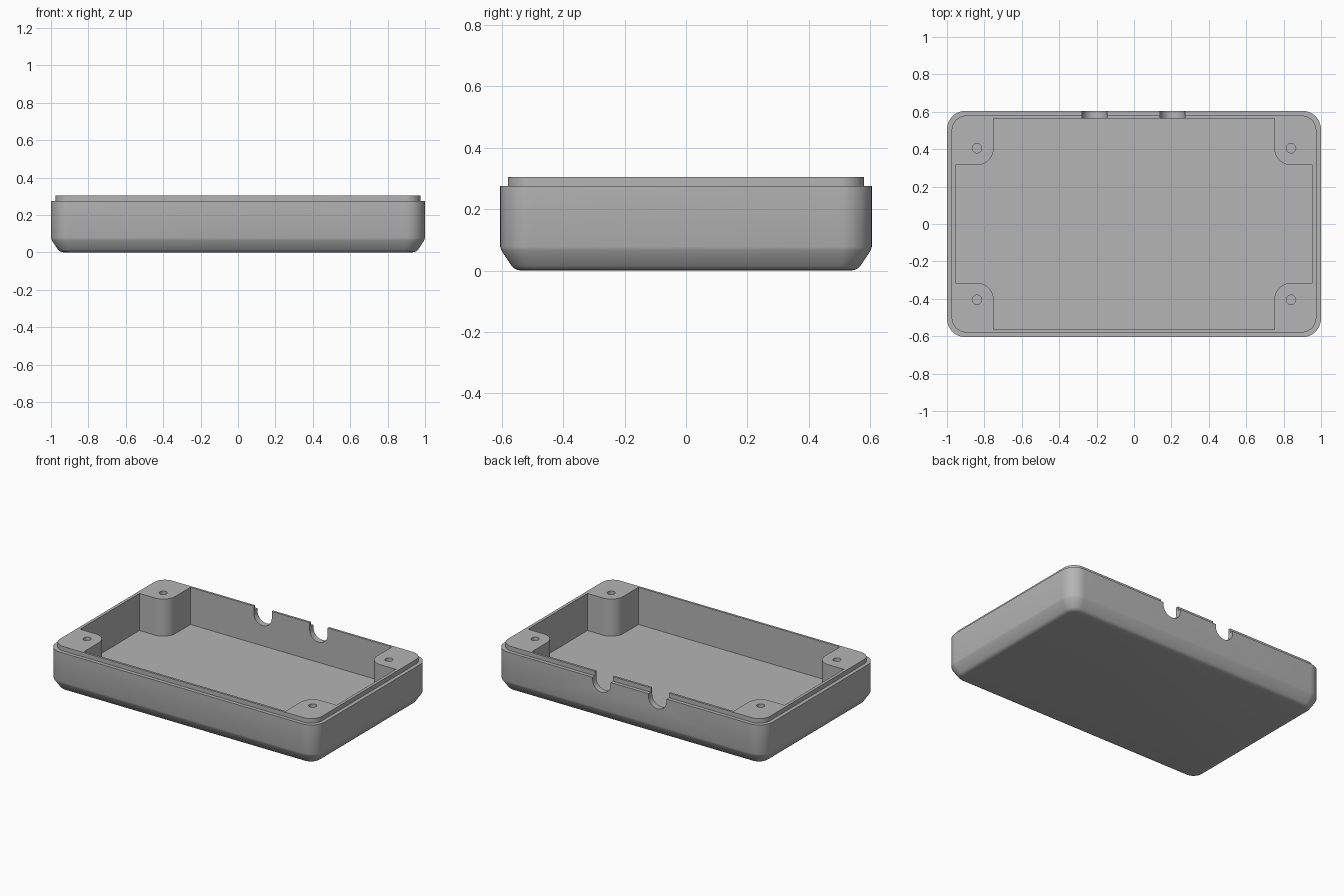
import bpy, bmesh, math

old = bpy.data.objects.get("Cube")
if old:
    bpy.data.objects.remove(old, do_unlink=True)

HALF_X, HALF_Y = 1.0, 0.605
TOP, FLOOR = 0.305, 0.055
POST_X, POST_Y, POST_R = 0.84, 0.405, 0.09

grey = bpy.data.materials.new("plastic grey")
grey.use_nodes = True
colour = (0.46, 0.46, 0.46, 1)
grey.diffuse_color = colour
grey.node_tree.nodes["Principled BSDF"].inputs["Base Color"].default_value = colour


def arc(cx, cy, r, start, end, steps=12):
    """Points on an arc, angles in degrees."""
    angles = [math.radians(start + (end - start) * i / steps) for i in range(steps + 1)]
    return [(cx + r * math.cos(a), cy + r * math.sin(a)) for a in angles]


def rounded_rect(inset):
    """Outline of the box, moved inward by inset."""
    r = 0.1 - inset * 0.8
    x, y = HALF_X - inset - r, HALF_Y - inset - r
    corners = [(x, y), (-x, y), (-x, -y), (x, -y)]
    return [p for i, (cx, cy) in enumerate(corners)
            for p in arc(cx, cy, r, 90 * i, 90 * i + 90)]


def loft(name, rings):
    """Closed solid through a stack of (outline, z) rings."""
    bm = bmesh.new()
    loops = [[bm.verts.new((x, y, z)) for x, y in outline] for outline, z in rings]
    for low, high in zip(loops, loops[1:]):
        for i in range(len(low)):
            j = (i + 1) % len(low)
            bm.faces.new((low[i], low[j], high[j], high[i]))
    bm.faces.new(loops[0][::-1])
    bm.faces.new(loops[-1])
    bmesh.ops.recalc_face_normals(bm, faces=bm.faces)
    mesh = bpy.data.meshes.new(name)
    bm.to_mesh(mesh)
    bm.free()
    obj = bpy.data.objects.new(name, mesh)
    bpy.context.collection.objects.link(obj)
    mesh.materials.append(grey)
    return obj


def cut(target, cutter):
    """Subtract the cutter and remove it."""
    mod = target.modifiers.new("cut", 'BOOLEAN')
    mod.operation = 'DIFFERENCE'
    mod.solver = 'EXACT'
    mod.object = cutter
    bpy.context.view_layer.objects.active = target
    bpy.ops.object.modifier_apply(modifier=mod.name)
    bpy.data.objects.remove(cutter, do_unlink=True)


# Outer shell: rounded foot, sloped skirt, straight wall and stepped lip
profile = [(0.068, 0), (0.055, 0.002), (0.045, 0.007), (0.037, 0.015), (0.004, 0.065),
           (0.0, 0.078), (0.0, 0.275), (0.025, 0.275), (0.025, TOP)]
case = loft("enclosure_base", [(rounded_rect(inset), z) for inset, z in profile])

# Cavity that leaves a rounded screw post in each corner
quarter = ([(0.955, POST_Y - POST_R)]
           + arc(POST_X, POST_Y, POST_R, 270, 180)
           + [(POST_X - POST_R, 0.565)])
outline = []
for sx, sy in [(1, 1), (-1, 1), (-1, -1), (1, -1)]:
    points = quarter if sx * sy > 0 else quarter[::-1]
    outline += [(sx * x, sy * y) for x, y in points]
cut(case, loft("cavity_cutter", [(outline, FLOOR), (outline, TOP + 0.1)]))

# Screw holes in the posts
for sx in (-1, 1):
    for sy in (-1, 1):
        circle = arc(sx * POST_X, sy * POST_Y, 0.025, 0, 345, 23)
        cut(case, loft("hole_cutter", [(circle, 0.1), (circle, TOP + 0.1)]))

# Round-bottomed cable notches in the back wall
for x in (-0.211, 0.205):
    notch = arc(x, 0.258, 0.067, 180, 360, 24) + [(x + 0.067, 0.4), (x - 0.067, 0.4)]
    cutter = loft("notch_cutter", [(notch, -0.7), (notch, -0.5)])
    cutter.rotation_euler.x = math.radians(90)
    bpy.context.view_layer.update()
    cut(case, cutter)

# Smooth curves, sharp edges
bpy.ops.object.select_all(action='DESELECT')
case.select_set(True)
bpy.context.view_layer.objects.active = case
bpy.ops.object.shade_smooth_by_angle(angle=math.radians(25))
